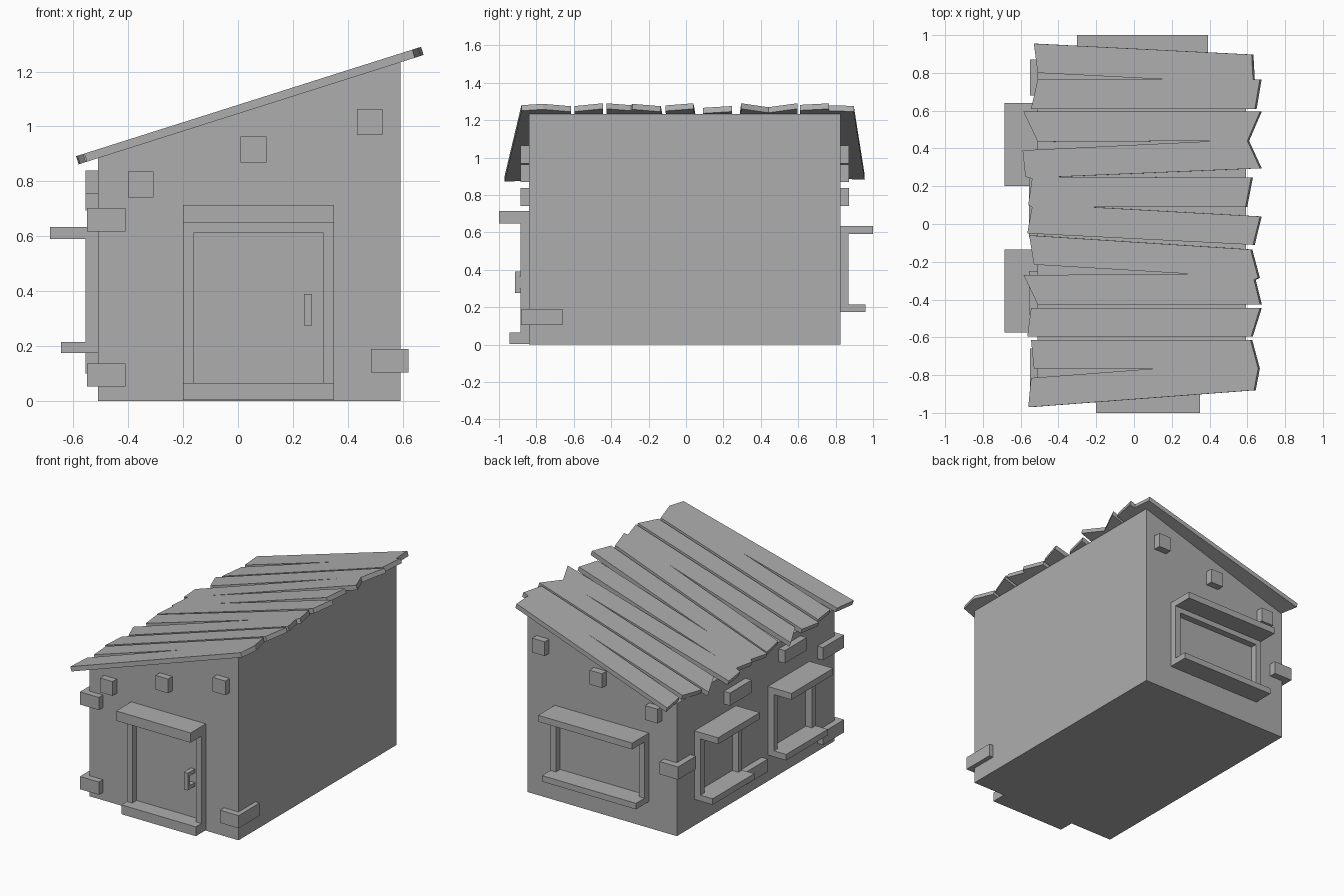
import bpy, bmesh
from mathutils import Vector

if "Cube" in bpy.data.objects:
    bpy.data.objects.remove(bpy.data.objects["Cube"])

X0, X1, Y0, Y1 = -0.51, 0.592, -0.84, 0.825      # wall faces
SLOPE, THICK = 0.317, 0.031

grey = bpy.data.materials.new("dark_grey")
grey.diffuse_color = (0.42, 0.42, 0.42, 1)
grey.use_nodes = True
grey.node_tree.nodes["Principled BSDF"].inputs["Base Color"].default_value = grey.diffuse_color


def roof_z(x):
    """Height of the roof underside at x."""
    return 1.046 + SLOPE * x


def prism(name, pts, offset):
    """Flat polygon extruded by an offset vector."""
    bm = bmesh.new()
    face = bm.faces.new([bm.verts.new(p) for p in pts])
    ext = bmesh.ops.extrude_face_region(bm, geom=[face])
    verts = [v for v in ext["geom"] if isinstance(v, bmesh.types.BMVert)]
    bmesh.ops.translate(bm, verts=verts, vec=offset)
    bmesh.ops.recalc_face_normals(bm, faces=bm.faces)
    mesh = bpy.data.meshes.new(name)
    bm.to_mesh(mesh)
    bm.free()
    mesh.materials.append(grey)
    obj = bpy.data.objects.new(name, mesh)
    bpy.context.collection.objects.link(obj)
    return obj


def box(name, x, y, z):
    x, y, z = sorted(x), sorted(y), sorted(z)
    pts = [(x[0], y[0], z[0]), (x[1], y[0], z[0]), (x[1], y[1], z[0]), (x[0], y[1], z[0])]
    return prism(name, pts, (0, 0, z[1] - z[0]))


def opening(name, axis, wall, out, span, sill, lintel, sill_d, lintel_d):
    """Framed door or window: sill, lintel, two posts and a head bar."""
    def part(label, s, depth, z):
        d = (wall - out * 0.02, wall + out * depth)
        box(name + label, *((s, d) if axis == 'y' else (d, s)), z)
    a, b = span
    part("_sill", span, sill_d, sill)
    part("_lintel", span, lintel_d, lintel)
    part("_post_1", (a, a + 0.04), 0.045, (sill[1], lintel[0]))
    part("_post_2", (b - 0.04, b), 0.045, (sill[1], lintel[0]))
    part("_head", (a + 0.04, b - 0.04), 0.045, (lintel[0] - 0.035, lintel[0]))


# Body with a sloping top
prism("shed_body", [(X0, Y0, 0), (X1, Y0, 0), (X1, Y0, roof_z(X1)), (X0, Y0, roof_z(X0))],
      (0, Y1 - Y0, 0))

# Door and windows
opening("door", 'y', Y0, -1, (-0.2, 0.35), (0.003, 0.065), (0.648, 0.713), 0.105, 0.16)
WS, WL = (0.175, 0.215), (0.59, 0.633)
opening("back_window", 'y', Y1, 1, (-0.303, 0.392), WS, WL, 0.135, 0.175)
for i, span in enumerate([(0.2, 0.64), (-0.575, -0.135)]):
    opening(f"side_window_{i + 1}", 'x', X0, -1, span, WS, WL, 0.135, 0.175)

# Door handle
box("handle_grip", (0.24, 0.27), (-0.915, -0.89), (0.275, 0.39))
for i, z in enumerate((0.275, 0.365)):
    box(f"handle_mount_{i + 1}", (0.24, 0.27), (-0.9, Y0 + 0.01), (z, z + 0.025))

# Beams running through the front and back walls
for i, (x, z) in enumerate([(-0.4, 0.741), (0.01, 0.868), (0.433, 0.968)]):
    box(f"roof_beam_{i + 1}", (x, x + 0.093), (-0.885, 0.872), (z, z + 0.095))

# Loose boards on the left wall
for i, (ya, yb, z) in enumerate([(0.1, 0.33, 0.693), (-0.48, -0.25, 0.755), (-0.07, 0.16, 0.1)]):
    box(f"wall_board_{i + 1}", (-0.555, X0 + 0.02), (ya, yb), (z, z + 0.085))

# Corner blocks
for i, (x, y, z) in enumerate([
        ((-0.55, -0.41), (-0.882, -0.66), 0.052), ((-0.55, -0.41), (-0.882, -0.66), 0.617),
        ((-0.55, -0.415), (0.68, 0.87), 0.405), ((0.485, 0.622), (-0.882, -0.66), 0.104)]):
    box(f"corner_block_{i + 1}", x, y, (z, z + 0.085))

# Split roof planks: plan outlines including cracks, laid on the slope
PLANKS = [
    [(-.53, .955), (.623, .897), (.63, .765), (.666, .765), (.64, .61), (-.545, .61),
     (-.51, .765), (.175, .765), (-.51, .8)],
    [(-.585, .595), (.667, .595), (.6, .44), (.667, .295), (-.4, .25), (.62, .245),
     (.59, .09), (-.235, .09), (.667, .04), (.63, -.11), (-.565, -.05), (-.54, .09),
     (-.56, .1), (-.54, .24), (-.575, .25), (-.59, .39), (.44, .44), (-.51, .435)],
    [(-.555, -.06), (.617, -.135), (.657, -.285), (.635, -.295), (.667, -.425), (-.51, -.425),
     (-.585, -.27), (.31, -.265), (-.53, -.215)],
    [(-.545, -.445), (.667, -.445), (.62, -.595), (-.565, -.595)],
    [(-.545, -.615), (.617, -.615), (.657, -.765), (.635, -.88), (-.56, -.97), (-.545, -.815),
     (.115, -.765), (-.53, -.765)],
]
down = Vector((SLOPE, 0, -1)).normalized() * THICK
lift = THICK * (1 + SLOPE ** 2) ** 0.5
for i, outline in enumerate(PLANKS):
    prism(f"roof_plank_{i + 1}", [(x, y, roof_z(x) + lift) for x, y in outline], down)
